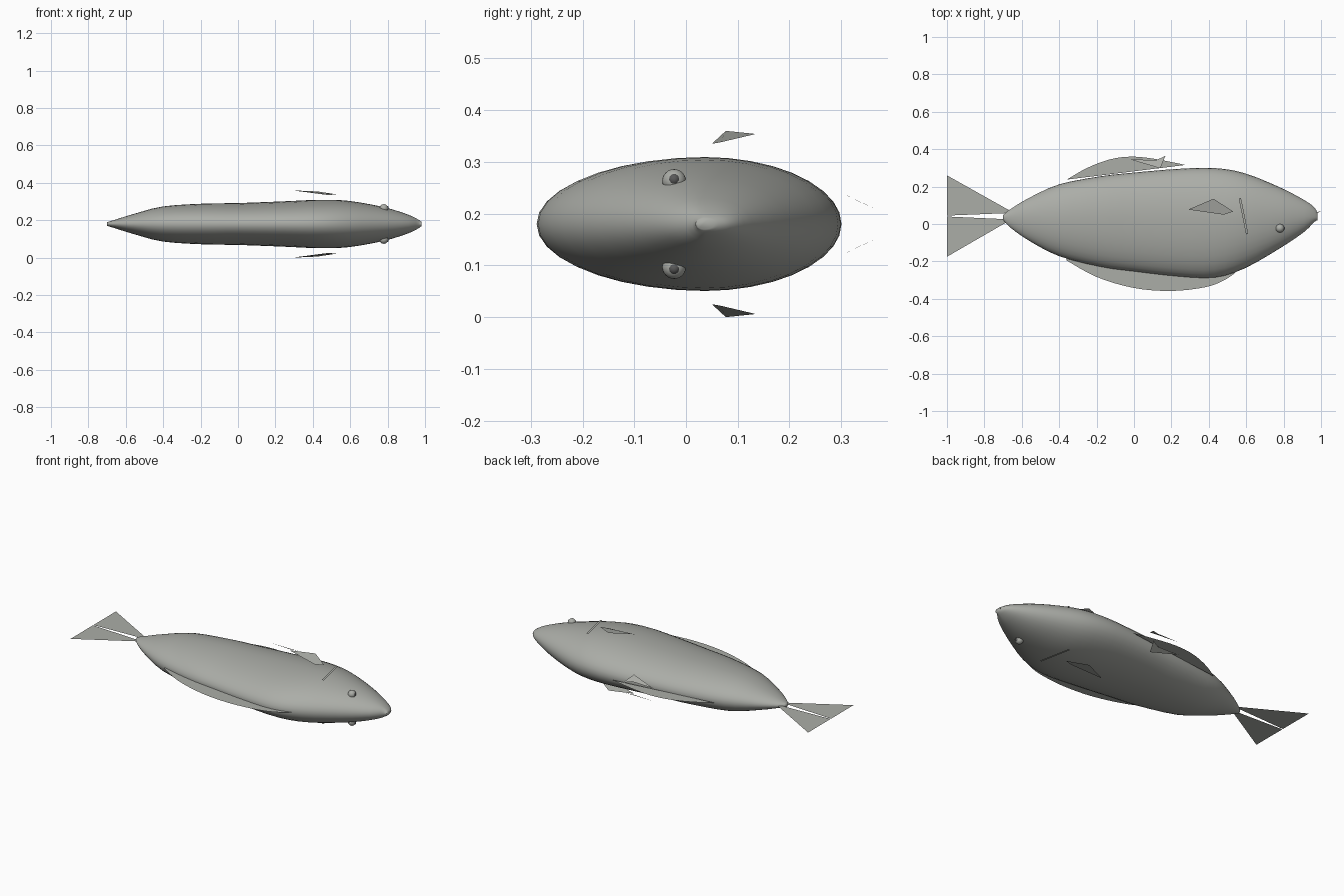
import bpy, bmesh, math
from mathutils import Vector

cube = bpy.data.objects.get("Cube")
if cube:
    bpy.data.objects.remove(cube, do_unlink=True)

MID = 0.18      # height of the body's symmetry plane
AXIS = 0.037    # y of the line from tail root to nose


def material(name, colour):
    m = bpy.data.materials.new(name)
    m.use_nodes = True
    m.diffuse_color = colour
    m.node_tree.nodes["Principled BSDF"].inputs["Base Color"].default_value = colour
    return m


grey = material("fish grey", (0.41, 0.42, 0.39, 1))
dark = material("pupil dark", (0.1, 0.1, 0.1, 1))


def make_object(name, bm, mat, smooth=False):
    mesh = bpy.data.meshes.new(name)
    bm.to_mesh(mesh)
    bm.free()
    mesh.materials.append(mat)
    ob = bpy.data.objects.new(name, mesh)
    bpy.context.collection.objects.link(ob)
    if smooth:
        mesh.shade_smooth()
    return ob


def catmull(points, steps):
    """Smooth curve through the given points."""
    pts = [Vector(p) for p in points]
    pts = [pts[0]] + pts + [pts[-1]]
    out = []
    for a, b, c, d in zip(pts, pts[1:], pts[2:], pts[3:]):
        for i in range(steps):
            t = i / steps
            out.append(0.5 * (2 * b + (c - a) * t + (2 * a - 5 * b + 4 * c - d) * t ** 2
                              + (3 * b - a - 3 * c + d) * t ** 3))
    return out + [pts[-1]]


def plate(name, points, side=1):
    """Thin flat face; points are x, y, height from the symmetry plane."""
    bm = bmesh.new()
    bm.faces.new([bm.verts.new((x, y, MID + side * z)) for x, y, z in points])
    bm.normal_update()
    for f in bm.faces:
        if f.normal.z * side < 0:
            f.normal_flip()
    return make_object(name, bm, grey)


def curved_fin(name, outer, start, end):
    """Strip between a curved outer edge and a straight root."""
    bm = bmesh.new()
    edge = catmull(outer, 4)
    a, b = Vector(start), Vector(end)
    pairs = []
    for i, p in enumerate(edge):
        q = a.lerp(b, i / (len(edge) - 1))
        pairs.append([bm.verts.new((v.x, v.y, MID)) for v in (p, q)])
    for (p, q), (r, s) in zip(pairs, pairs[1:]):
        bm.faces.new((p, q, s, r))
    bmesh.ops.recalc_face_normals(bm, faces=bm.faces)
    return make_object(name, bm, grey)


# Body: rings of x, belly y, back y, half thickness
stations = [
    (-0.70, 0.047, 0.022, 0.010), (-0.66, 0.08, -0.02, 0.022),
    (-0.56, 0.14, -0.09, 0.053), (-0.40, 0.212, -0.172, 0.094),
    (-0.18, 0.255, -0.228, 0.109), (0.0, 0.275, -0.253, 0.112),
    (0.24, 0.295, -0.28, 0.121), (0.43, 0.299, -0.286, 0.129),
    (0.59, 0.272, -0.238, 0.124), (0.78, 0.196, -0.13, 0.09),
    (0.91, 0.128, -0.042, 0.05), (0.965, 0.088, 0.012, 0.023),
    (0.982, 0.055, 0.018, 0.010)]
SIDES = 36
bm = bmesh.new()
rings = []
for x, belly, back, half in catmull(stations, 3):
    ring = []
    for k in range(SIDES):
        t = math.tau * k / SIDES
        reach = belly - AXIS if math.cos(t) > 0 else AXIS - back
        ring.append(bm.verts.new((x, AXIS + reach * math.cos(t), MID + half * math.sin(t))))
    rings.append(ring)
for r0, r1 in zip(rings, rings[1:]):
    for k in range(SIDES):
        n = (k + 1) % SIDES
        bm.faces.new((r0[k], r0[n], r1[n], r1[k]))
bm.faces.new(rings[0])
bm.faces.new(rings[-1])
bmesh.ops.recalc_face_normals(bm, faces=bm.faces)
make_object("body", bm, grey, smooth=True)

# Fins in the symmetry plane
curved_fin("dorsal_fin",
           [(-0.36, -0.195), (-0.2, -0.283), (0.0, -0.342), (0.2, -0.358),
            (0.38, -0.338), (0.48, -0.302), (0.54, -0.262)],
           (-0.36, -0.185), (0.54, -0.24))
curved_fin("anal_fin",
           [(-0.355, 0.24), (-0.25, 0.3), (-0.13, 0.345), (-0.02, 0.36),
            (0.1, 0.35), (0.27, 0.317)],
           (-0.355, 0.238), (0.27, 0.315))
plate("upper_tail_lobe", [(-1, 0.26, 0), (-1, 0.045, 0), (-0.68, 0.058, 0), (-0.67, 0.075, 0)])
plate("lower_tail_lobe", [(-1, -0.175, 0), (-1, 0.04, 0), (-0.69, 0.026, 0), (-0.68, 0.01, 0)])
plate("mouth_tip", [(0.968, 0.058, 0), (1, 0.071, 0), (0.972, 0.052, 0)])

# Paired parts on both flanks
for side, label in ((1, "upper"), (-1, "lower")):
    plate(label + "_pectoral_fin",
          [(0.29, 0.077, 0.18), (0.425, 0.135, 0.174), (0.53, 0.067, 0.158), (0.48, 0.05, 0.155)], side)
    plate(label + "_pelvic_fin",
          [(-0.02, 0.345, 0.039), (0.14, 0.298, 0.061), (0.168, 0.364, 0.03), (0.12, 0.342, 0.04)], side)
    plate(label + "_gill_slit",
          [(0.56, 0.137, 0.133), (0.572, 0.139, 0.133), (0.611, -0.053, 0.133), (0.599, -0.055, 0.133)], side)
    for part, centre, radius, mat in (("eye", (0.78, -0.023, 0.083), 0.023, grey),
                                      ("pupil", (0.794, -0.023, 0.086), 0.0115, dark)):
        bm = bmesh.new()
        bmesh.ops.create_uvsphere(bm, u_segments=20, v_segments=12, radius=radius)
        ob = make_object(label + "_" + part, bm, mat, smooth=True)
        ob.location = (centre[0], centre[1], MID + side * centre[2])
